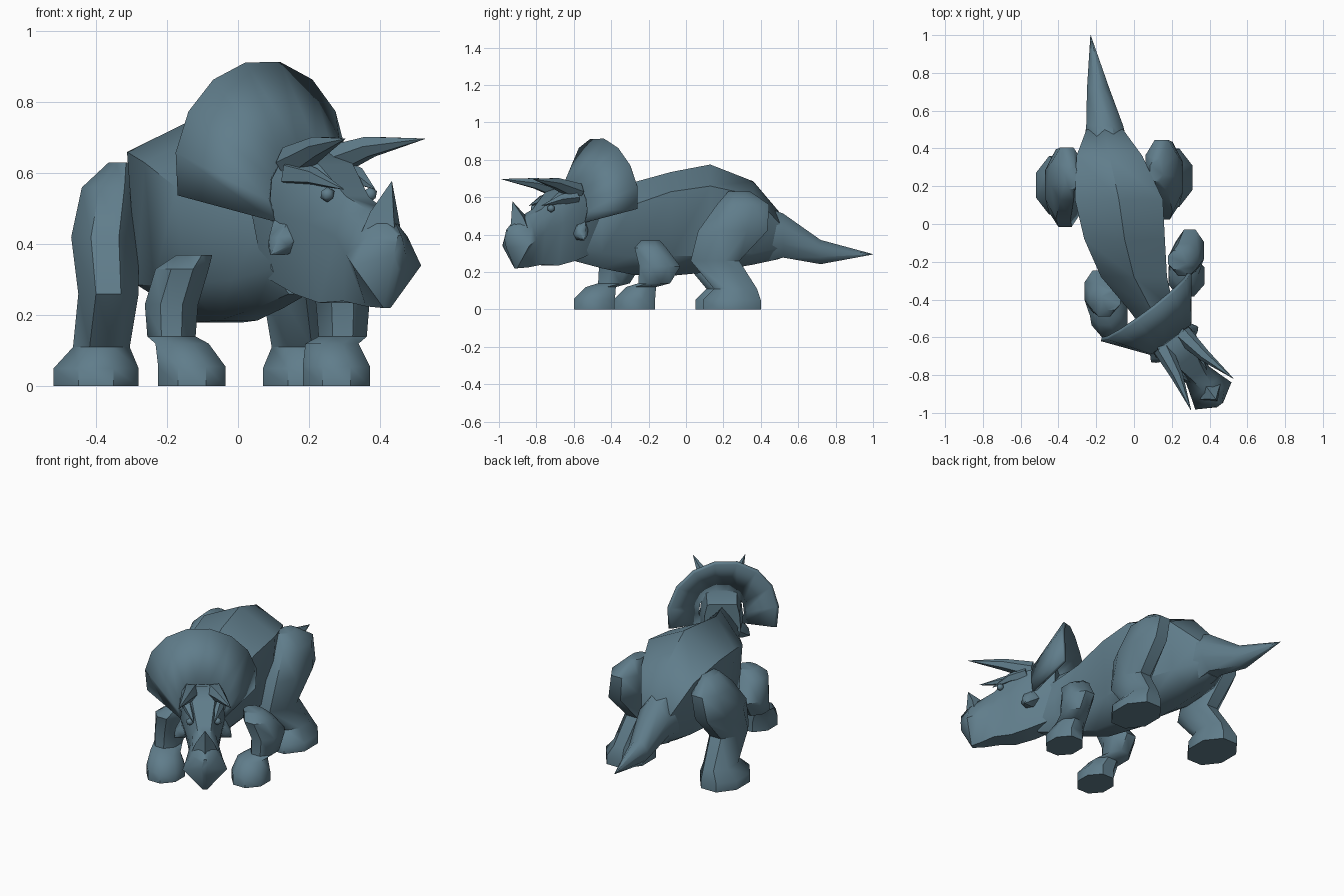
import bpy, bmesh, math
from mathutils import Vector

if "Cube" in bpy.data.objects:
    bpy.data.objects.remove(bpy.data.objects["Cube"])

hide = bpy.data.materials.new("slate blue grey")
hide.diffuse_color = (0.117, 0.205, 0.258, 1)
hide.use_nodes = True
hide.node_tree.nodes["Principled BSDF"].inputs["Base Color"].default_value = hide.diffuse_color


def finish(name, bm):
    bmesh.ops.remove_doubles(bm, verts=bm.verts, dist=0.0005)
    bmesh.ops.recalc_face_normals(bm, faces=bm.faces)
    me = bpy.data.meshes.new(name)
    bm.to_mesh(me)
    bm.free()
    me.materials.append(hide)
    ob = bpy.data.objects.new(name, me)
    bpy.context.collection.objects.link(ob)
    return ob


def loft(name, rings, closed=True):
    """Skin a list of equal-length point rings, capping both ends."""
    bm = bmesh.new()
    vs = [[bm.verts.new(p) for p in r] for r in rings]
    n = len(vs[0])
    for a, b in zip(vs, vs[1:]):
        for i in range(n if closed else n - 1):
            j = (i + 1) % n
            bm.faces.new((a[i], a[j], b[j], b[i]))
    if closed:
        bm.faces.new(vs[0])
        bm.faces.new(vs[-1])
    return finish(name, bm)


# the head is turned: frame with forward, sideways and height
FWD, SIDE, ORIGIN = Vector((.6, -.8, 0)), Vector((.8, .6, 0)), Vector((.06, -.43, 0))


def hp(f, u, z):
    return ORIGIN + FWD * f + SIDE * u + Vector((0, 0, z))


def spike(name, base, mid, tip, r, n=6):
    """Pointed horn from base through mid to tip."""
    base, mid, tip = Vector(base), Vector(mid), Vector(tip)
    q = (tip - base).to_track_quat('Z', 'Y')
    rings = []
    for c, k in ((base, r), (mid, r * .65), (tip, .001)):
        rings.append([c + q @ Vector((k * math.cos(2 * math.pi * i / n),
                                      k * math.sin(2 * math.pi * i / n), 0)) for i in range(n)])
    return loft(name, rings)


# body: y, centre x, top, upper side, lower side, belly, half width
body = [(.50, -.155, .52, .46, .33, .27, .10),
        (.36, -.13, .685, .61, .30, .24, .18),
        (.13, -.08, .775, .66, .285, .20, .24),
        (-.08, -.05, .735, .63, .285, .18, .22),
        (-.28, .0, .68, .56, .285, .185, .18),
        (-.45, .09, .63, .51, .30, .22, .125),
        (-.60, .17, .59, .49, .33, .26, .09)]
loft("body", [[(cx, y, t), (cx + w * .97, y, u), (cx + w * .85, y, l), (cx + w * .3, y, b),
               (cx - w * .3, y, b), (cx - w * .85, y, l), (cx - w * .97, y, u)]
              for y, cx, t, u, l, b, w in body])

# tail
tail = [(.44, -.15, .40, .115, .145), (.52, -.155, .395, .10, .12),
        (.72, -.19, .307, .06, .066), (1.0, -.23, .295, .001, .001)]
loft("tail", [[(cx + rx * math.cos(math.pi * (i / 4 + .125)) * 1.06, y,
                cz + rz * math.sin(math.pi * (i / 4 + .125)) * 1.06) for i in range(8)]
              for y, cx, cz, rx, rz in tail])


def limb(name, cx, side, dy, rings):
    """Leg of octagonal rings: sideways offset, y, z, half width, half length."""
    k = 1 / math.cos(math.pi / 8)
    return loft(name, [[(cx + side * o + rx * k * math.cos(math.pi * (i / 4 + .125)),
                         y + dy + ry * k * math.sin(math.pi * (i / 4 + .125)), z)
                        for i in range(8)] for o, y, z, rx, ry in rings])


hind = [(.225, .27, .63, .035, .06), (.25, .29, .56, .085, .14), (.27, .235, .42, .095, .185),
        (.26, .14, .26, .085, .13), (.28, .25, .11, .08, .115),
        (.295, .23, .05, .12, .155), (.295, .23, 0, .12, .155)]
fore = [(.20, -.19, .37, .05, .05), (.235, -.19, .33, .075, .085), (.265, -.14, .23, .075, .11),
        (.265, -.17, .14, .068, .085), (.235, -.24, .12, .075, .08),
        (.2075, -.275, .055, .095, .11), (.2075, -.275, 0, .095, .11)]
limb("hind_leg_left", -.105, -1, -.025, hind)
limb("hind_leg_right", -.105, 1, .015, hind)
limb("front_leg_left", .0775, -1, -.215, fore)
# the right front leg stands straighter
limb("front_leg_right", .07, 1, 0,
     [(o - (.04 if z > .1 else 0), y, z, rx, ry) for o, y, z, rx, ry in fore])

# frill: thin cup flaring back from the skull
N = 10
rim, inner = [], []
for i in range(N):
    a = math.radians(-16 + 212 * i / (N - 1))
    b = math.radians(-35 + 250 * i / (N - 1))
    sa = math.sin(a)
    rim.append(hp(.035 * max(0, sa), .295 * math.cos(a) - .018 * max(0, sa), .62 + .293 * sa))
    inner.append(hp(.22, .13 * math.cos(b), .54 + .13 * math.sin(b)))
frill = loft("frill", [rim, inner], closed=False)
m = frill.modifiers.new("thickness", 'SOLIDIFY')
m.thickness, m.offset = .02, 0

# skull: forward, top, cheek, jaw heights, then top, cheek, jaw half widths
skull = [(.10, .63, .48, .31, .08, .10, .06), (.25, .67, .48, .26, .085, .12, .065),
         (.36, .625, .46, .235, .06, .10, .06), (.46, .535, .42, .24, .04, .075, .05),
         (.54, .50, .37, .225, .03, .10, .03), (.60, .475, .34, .22, .02, .12, .012),
         (.66, .425, .37, .33, .006, .02, .006)]
loft("skull", [[hp(f, tw, t), hp(f, (tw + cw) * .52, (t * .6 + c * .4)), hp(f, cw, c), hp(f, jw, j),
                hp(f, -jw, j), hp(f, -cw, c), hp(f, -(tw + cw) * .52, (t * .6 + c * .4)),
                hp(f, -tw, t)]
               for f, t, c, j, tw, cw, jw in skull])

# nose horn
spike("nose_horn", hp(.57, 0, .42), hp(.585, 0, .49), hp(.622, 0, .577), .075, 4)

for label, s in (("left", -1), ("right", 1)):
    # brow horns, brow ridges, eyes and cheek horns
    spike("brow_horn_" + label, hp(.24, s * .065, .63), hp(.40, s * .09, .675),
          hp(.59, s * .14, .697), .05)
    spike("brow_ridge_" + label, hp(.26, s * .085, .60), hp(.36, s * .08, .59),
          hp(.47, s * .055, .555), .04, 5)
    bm = bmesh.new()
    bmesh.ops.create_icosphere(bm, subdivisions=1, radius=.022)
    bmesh.ops.translate(bm, verts=bm.verts, vec=hp(.42, s * .075, .54))
    finish("eye_" + label, bm)
    spike("cheek_horn_" + label, hp(.24, s * .08, .43), hp(.255, s * .125, .395),
          hp(.26, s * .155, .37), .055, 6)

# smooth shading with sharp creases
for ob in bpy.context.collection.objects:
    ob.select_set(True)
    bpy.context.view_layer.objects.active = ob
bpy.ops.object.shade_smooth_by_angle(angle=math.radians(48))
